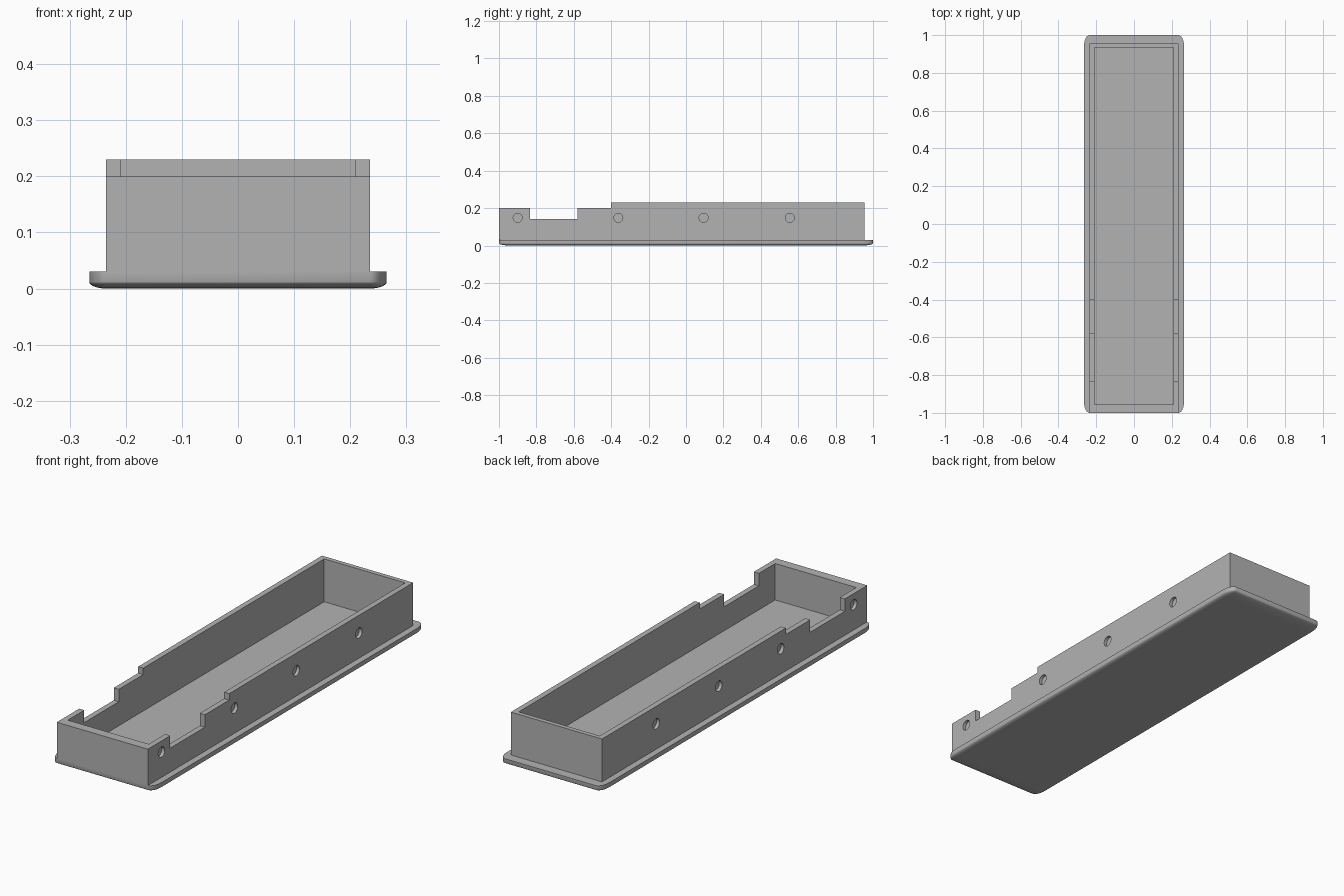
import bpy, bmesh, math
from mathutils import Matrix

cube = bpy.data.objects.get("Cube")
if cube:
    bpy.data.objects.remove(cube, do_unlink=True)

grey = bpy.data.materials.new("plain grey")
grey.use_nodes = True
colour = (0.45, 0.45, 0.45, 1)
grey.diffuse_color = colour
grey.node_tree.nodes["Principled BSDF"].inputs["Base Color"].default_value = colour


def add_object(name, bm):
    bmesh.ops.recalc_face_normals(bm, faces=bm.faces)
    mesh = bpy.data.meshes.new(name)
    bm.to_mesh(mesh)
    bm.free()
    mesh.materials.append(grey)
    obj = bpy.data.objects.new(name, mesh)
    bpy.context.collection.objects.link(obj)
    return obj


def activate(obj):
    bpy.ops.object.select_all(action="DESELECT")
    obj.select_set(True)
    bpy.context.view_layer.objects.active = obj


def cut(obj, cutter):
    activate(obj)
    mod = obj.modifiers.new("cut", "BOOLEAN")
    mod.operation = "DIFFERENCE"
    mod.solver = "EXACT"
    mod.object = cutter
    bpy.ops.object.modifier_apply(modifier=mod.name)
    bpy.data.objects.remove(cutter, do_unlink=True)


# Base plate: rounded outline, lofted down through an elliptical bottom fillet
STEPS = 8
CORE_X, CORE_Y, ROUND_X, ROUND_Y, FILLET = 0.235, 0.94, 0.03, 0.06, 0.012


def outline(bm, scale, z):
    ring = []
    for k in range(4):
        sx = 1 if k in (0, 3) else -1
        sy = 1 if k < 2 else -1
        for i in range(STEPS + 1):
            a = math.pi / 2 * (k + i / STEPS)
            ring.append(bm.verts.new((sx * CORE_X + ROUND_X * scale * math.cos(a),
                                      sy * CORE_Y + ROUND_Y * scale * math.sin(a), z)))
    return ring


bm = bmesh.new()
rings = [outline(bm, 1, 0.03)]
for i in range(STEPS + 1):
    a = math.pi / 2 * i / STEPS
    rings.append(outline(bm, math.cos(a), FILLET * (1 - math.sin(a))))
for upper, lower in zip(rings, rings[1:]):
    for i in range(len(upper)):
        j = (i + 1) % len(upper)
        bm.faces.new((upper[i], upper[j], lower[j], lower[i]))
bm.faces.new(rings[0])
bm.faces.new(rings[-1])
bmesh.ops.remove_doubles(bm, verts=bm.verts, dist=0.0001)
plate = add_object("base_plate", bm)
activate(plate)
bpy.ops.object.shade_smooth_by_angle(angle=math.radians(35))

# Walls: stepped side profile extruded across the width
profile = [(-1, 0.03), (0.955, 0.03), (0.955, 0.23), (-0.4, 0.23), (-0.4, 0.2),
           (-0.58, 0.2), (-0.58, 0.142), (-0.835, 0.142), (-0.835, 0.2), (-1, 0.2)]
bm = bmesh.new()
face = bm.faces.new([bm.verts.new((-0.235, y, z)) for y, z in profile])
extruded = bmesh.ops.extrude_face_region(bm, geom=[face])["geom"]
bmesh.ops.translate(bm, vec=(0.47, 0, 0),
                    verts=[v for v in extruded if isinstance(v, bmesh.types.BMVert)])
walls = add_object("tray_walls", bm)

# Open cavity inside the walls
bm = bmesh.new()
bmesh.ops.create_cube(bm, size=1, matrix=Matrix.Translation((0, -0.011, 0.15))
                      @ Matrix.Diagonal((0.418, 1.89, 0.5, 1)))
cut(walls, add_object("cavity_cutter", bm))

# Shallow round sockets along both long sides
bm = bmesh.new()
for side in (-1, 1):
    for y in (-0.9, -0.362, 0.094, 0.555):
        bmesh.ops.create_cone(bm, cap_ends=True, segments=32, radius1=0.024,
                              radius2=0.024, depth=0.03,
                              matrix=Matrix.Translation((side * 0.235, y, 0.148))
                              @ Matrix.Rotation(math.pi / 2, 4, "Y"))
cut(walls, add_object("socket_cutter", bm))
activate(walls)
bpy.ops.object.shade_smooth_by_angle(angle=math.radians(30))
